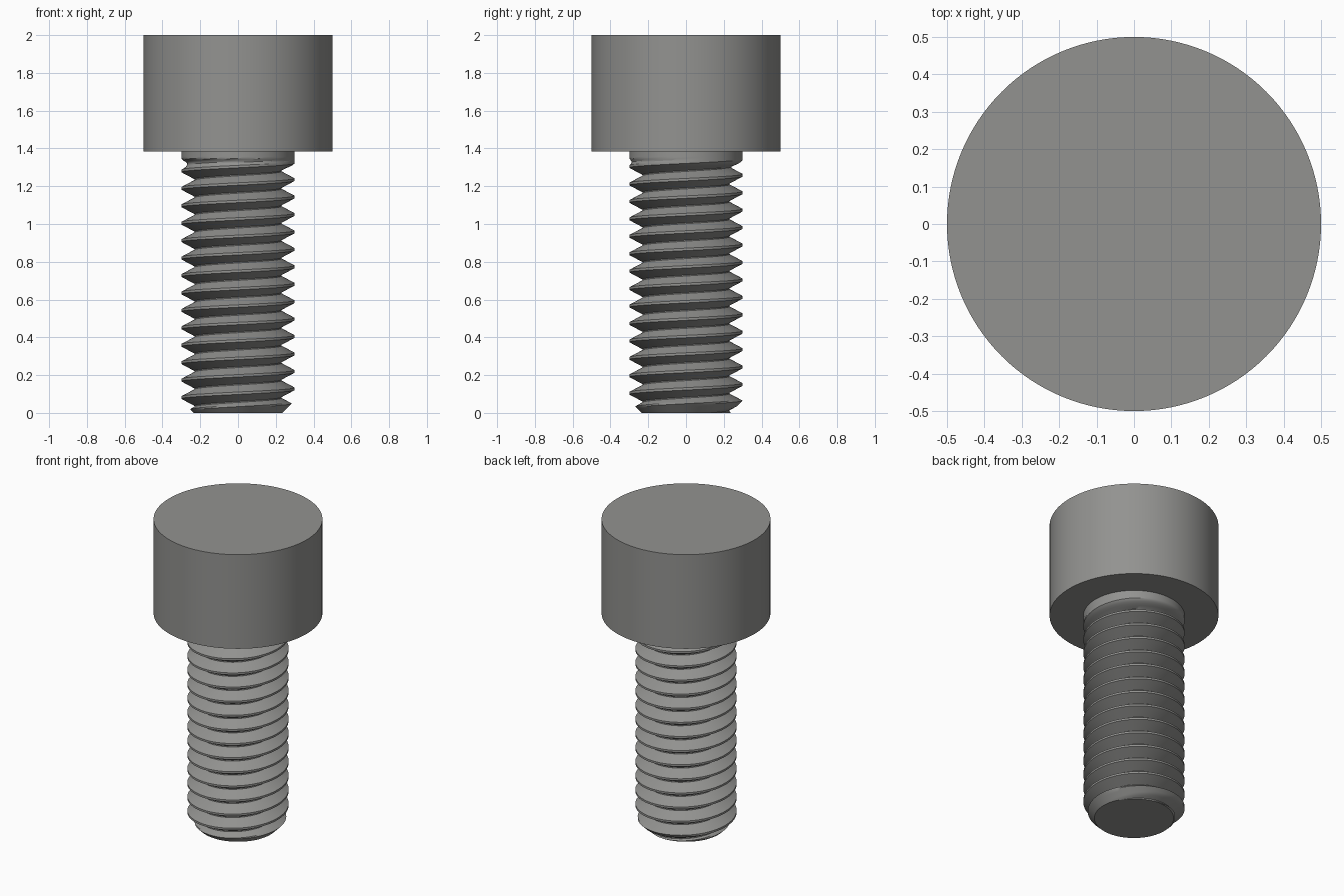
import bpy, bmesh, math

if "Cube" in bpy.data.objects:
    bpy.data.objects.remove(bpy.data.objects["Cube"])

HEAD_Z, TOP_Z = 1.385, 2.0
CREST, ROOT, PITCH = 0.30, 0.23, 0.0923
CREST_Z = 0.035          # height of a crest on the +x side
STEPS = 96

steel = bpy.data.materials.new("grey steel")
steel.diffuse_color = (0.29, 0.29, 0.28, 1)
steel.use_nodes = True
steel.node_tree.nodes["Principled BSDF"].inputs["Base Color"].default_value = steel.diffuse_color


def finish(obj):
    obj.data.materials.clear()
    obj.data.materials.append(steel)
    bpy.ops.object.select_all(action='DESELECT')
    obj.select_set(True)
    bpy.context.view_layer.objects.active = obj
    bpy.ops.object.shade_smooth_by_angle(angle=math.radians(30))


# Plain cylindrical head
bpy.ops.mesh.primitive_cylinder_add(vertices=128, radius=0.5, depth=TOP_Z - HEAD_Z,
                                    location=(0, 0, (TOP_Z + HEAD_Z) / 2))
head = bpy.context.object
head.name = "head"
finish(head)

# Depth of the V groove along one pitch: (fraction of pitch, fraction of depth)
half = [(0.07 + 0.40 * k / 5, k / 5) for k in range(6)]
groove = half + [(1 - t, d) for t, d in reversed(half)]


def radius(z, depth):
    fade = min(1, max(0, (1.345 - z) / 0.05))       # thread runs out under the head
    r = CREST - (CREST - ROOT) * depth * fade
    return max(0.1, min(r, 0.235 + z))              # chamfered tip


# Right-handed threaded shank made of helical rows
bm = bmesh.new()
rows = []
for turn in range(-2, 17):
    for t, depth in groove:
        row = []
        for i in range(STEPS + 1):
            a = -math.pi + 2 * math.pi * i / STEPS
            z = CREST_Z + PITCH * (turn + t + a / (2 * math.pi))
            r = radius(z, depth)
            row.append(bm.verts.new((r * math.cos(a), r * math.sin(a), z)))
        rows.append(row)
for lo, hi in zip(rows, rows[1:]):
    for i in range(STEPS):
        bm.faces.new((lo[i], lo[i + 1], hi[i + 1], hi[i]))
bmesh.ops.remove_doubles(bm, verts=bm.verts[:], dist=0.0002)

# Trim the shank flat at the tip and just inside the head, then cap it
for z, n in ((0, -1), (HEAD_Z + 0.01, 1)):
    cut = bmesh.ops.bisect_plane(bm, geom=bm.verts[:] + bm.edges[:] + bm.faces[:],
                                 plane_co=(0, 0, z), plane_no=(0, 0, n), clear_outer=True)
    edges = [e for e in cut["geom_cut"] if isinstance(e, bmesh.types.BMEdge)]
    bmesh.ops.edgeloop_fill(bm, edges=edges)
bmesh.ops.recalc_face_normals(bm, faces=bm.faces[:])
mesh = bpy.data.meshes.new("threaded_shank")
bm.to_mesh(mesh)
bm.free()
shank = bpy.data.objects.new("threaded_shank", mesh)
bpy.context.collection.objects.link(shank)
finish(shank)
